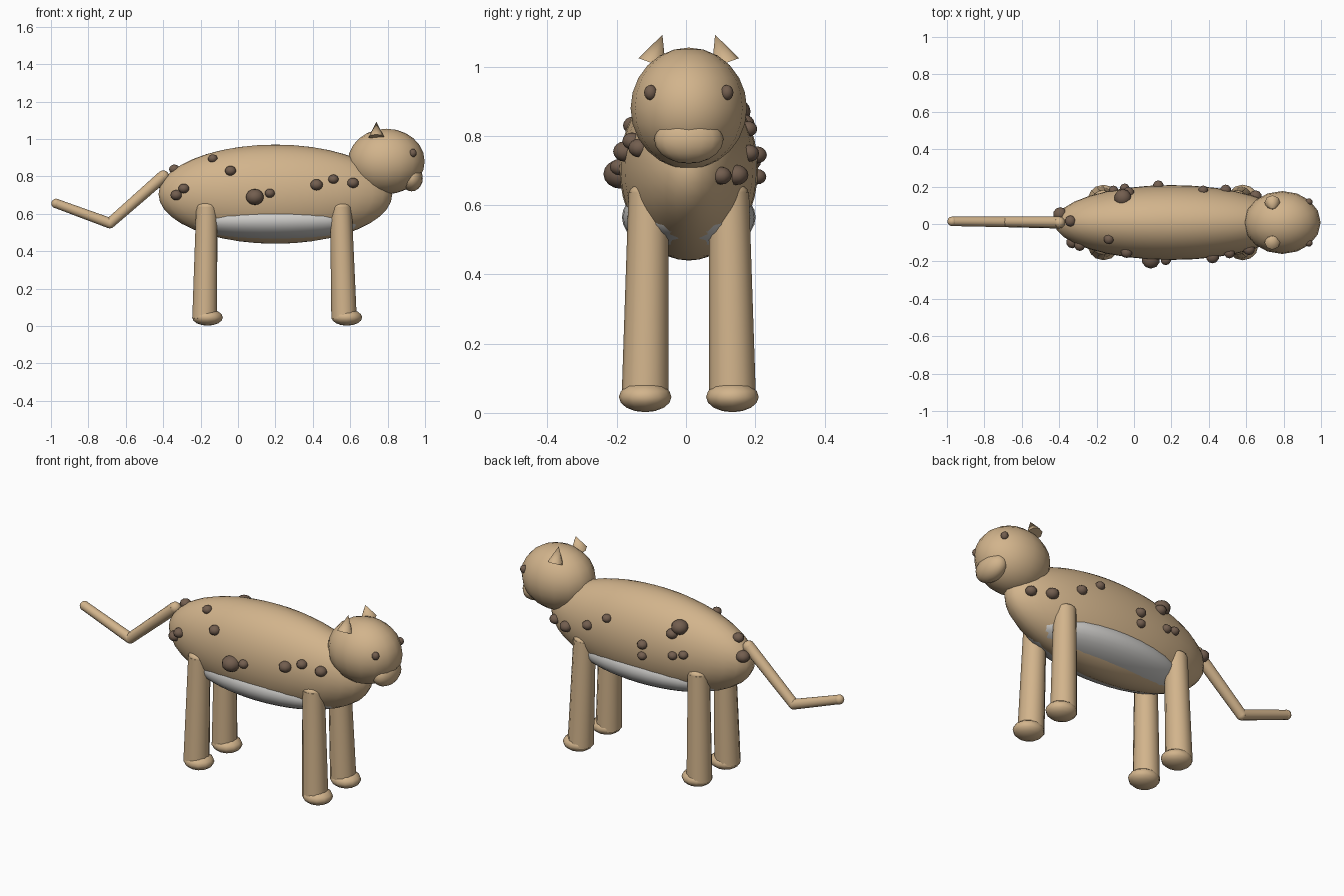
import bpy
import math
from mathutils import Vector

cube = bpy.data.objects.get("Cube")
if cube:
    bpy.data.objects.remove(cube, do_unlink=True)

MID = 0.008  # lengthwise symmetry plane


def material(name, rgb):
    m = bpy.data.materials.new(name)
    m.use_nodes = True
    m.diffuse_color = (*rgb, 1)
    m.node_tree.nodes["Principled BSDF"].inputs["Base Color"].default_value = (*rgb, 1)
    return m


TAN = material("tan_fur", (0.645, 0.456, 0.262))
GREY = material("pale_belly", (0.62, 0.61, 0.59))
BROWN = material("dark_brown", (0.17, 0.112, 0.078))


def finish(name, mat):
    ob = bpy.context.object
    ob.name = name
    ob.data.materials.append(mat)
    bpy.ops.object.shade_smooth_by_angle(angle=math.radians(50))
    return ob


def ellipsoid(name, loc, radii, mat, segments=16, rings=10):
    bpy.ops.mesh.primitive_uv_sphere_add(segments=segments, ring_count=rings, location=loc)
    bpy.context.object.scale = radii
    bpy.ops.object.transform_apply(location=False, rotation=False)
    return finish(name, mat)


def limb(name, start, end, r1, r2, mat, sides=12):
    a, b = Vector(start), Vector(end)
    bpy.ops.mesh.primitive_cone_add(vertices=sides, radius1=r1, radius2=r2,
                                    depth=(b - a).length, location=(a + b) / 2,
                                    rotation=(b - a).to_track_quat("Z", "Y").to_euler())
    return finish(name, mat)


# Body and belly
BODY, SIZE = Vector((0.2, MID, 0.705)), Vector((0.625, 0.2, 0.265))
ellipsoid("body", BODY, SIZE, TAN, 32, 20)
ellipsoid("belly", (0.2, MID, 0.565), (0.48, 0.193, 0.11), GREY, 32, 16)

# Head and muzzle
ellipsoid("head", (0.793, MID, 0.88), (0.205, 0.168, 0.175), TAN, 16, 12)
ellipsoid("muzzle", (0.928, MID, 0.79), (0.06, 0.1, 0.07), TAN)

# Paired parts
for side, label in ((-1, "right"), (1, "left")):
    ellipsoid(f"eye_{label}", (0.935, MID + side * 0.11, 0.925), (0.02, 0.019, 0.022), BROWN, 12, 8)
    limb(f"ear_{label}", (0.74, MID + side * 0.106, 1.01), (0.74, MID + side * 0.076, 1.092),
         0.042, 0, TAN, 8)
    y = MID + side * 0.126
    for pos, foot_x, hip_x in (("front", 0.567, 0.55), ("back", -0.178, -0.167)):
        hip = (hip_x, y - side * 0.01, 0.635)
        limb(f"{pos}_leg_{label}", (foot_x, y, 0.04), hip, 0.068, 0.058, TAN)
        ellipsoid(f"{pos}_hip_{label}", hip, (0.057, 0.057, 0.03), TAN, 12, 8)
        ellipsoid(f"{pos}_paw_{label}", (foot_x + 0.015, y, 0.046), (0.082, 0.076, 0.044), TAN, 12, 8)

# Tail
root, bend, tip = (-0.4, MID, 0.8), (-0.685, MID + 0.003, 0.55), (-0.972, MID + 0.006, 0.655)
limb("tail_upper", root, bend, 0.032, 0.028, TAN)
limb("tail_lower", bend, tip, 0.028, 0.025, TAN)
for name, loc, r in (("tail_base", root, 0.032), ("tail_joint", bend, 0.028), ("tail_tip", tip, 0.026)):
    ellipsoid(name, loc, (r, r, r), TAN, 12, 8)

# Raised spots: x, z and radius, seated on the body surface
SPOTS = {
    -1: [(-0.135, 0.895, 0.027), (-0.04, 0.83, 0.031), (-0.29, 0.735, 0.03),
         (-0.33, 0.7, 0.032), (0.09, 0.69, 0.05), (0.17, 0.71, 0.028),
         (0.42, 0.755, 0.035), (0.51, 0.785, 0.029), (0.615, 0.765, 0.032)],
    1: [(-0.34, 0.838, 0.03), (-0.395, 0.76, 0.037), (-0.06, 0.87, 0.046),
        (-0.03, 0.835, 0.032), (-0.05, 0.725, 0.026), (-0.11, 0.74, 0.026),
        (0.13, 0.745, 0.029), (0.13, 0.682, 0.026), (0.37, 0.82, 0.026),
        (0.49, 0.75, 0.029), (0.65, 0.687, 0.034), (0.75, 0.685, 0.03)],
}
for side, spots in SPOTS.items():
    for i, (x, z, r) in enumerate(spots):
        left_over = 1 - ((x - BODY.x) / SIZE.x) ** 2 - ((z - BODY.z) / SIZE.z) ** 2
        y = MID + side * SIZE.y * math.sqrt(max(0, left_over))
        label = "left" if side > 0 else "right"
        ellipsoid(f"spot_{label}_{i + 1}", (x, y, z), (r, r, r * 0.85), BROWN, 10, 8)
